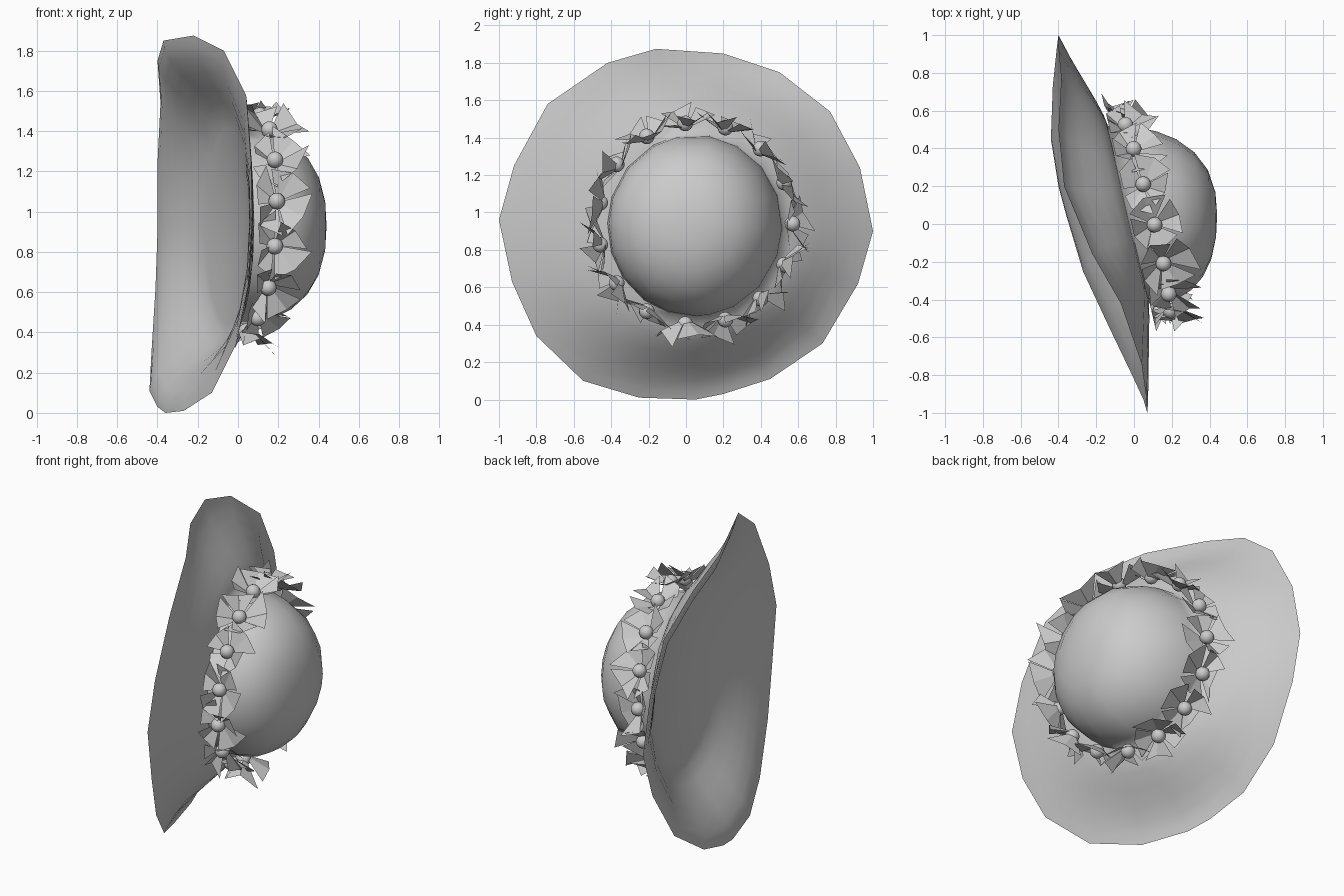
import bpy, bmesh, math, random
from mathutils import Vector, Matrix

if "Cube" in bpy.data.objects:
    bpy.data.objects.remove(bpy.data.objects["Cube"], do_unlink=True)
random.seed(4)

grey = bpy.data.materials.new("plain_grey")
grey.use_nodes = True
grey.diffuse_color = (0.6, 0.6, 0.6, 1)
grey.node_tree.nodes["Principled BSDF"].inputs["Base Color"].default_value = (0.6, 0.6, 0.6, 1)


def finish(bm, name, smooth=None):
    mesh = bpy.data.meshes.new(name)
    bm.to_mesh(mesh)
    bm.free()
    mesh.materials.append(grey)
    ob = bpy.data.objects.new(name, mesh)
    bpy.context.collection.objects.link(ob)
    if smooth:
        bpy.ops.object.select_all(action="DESELECT")
        ob.select_set(True)
        bpy.context.view_layer.objects.active = ob
        bpy.ops.object.shade_smooth_by_angle(angle=math.radians(smooth))


# Wavy outer edge of the brim, as (x, y, z) going round the hat
RIM = [(-.40, 1, .9), (-.40, .93, 1.24), (-.385, .77, 1.54), (-.40, .5, 1.75),
       (-.37, .2, 1.85), (-.22, -.16, 1.875), (-.07, -.42, 1.8), (.04, -.74, 1.58),
       (.065, -.92, 1.25), (.07, -1, .96), (.05, -.93, .63), (-.01, -.8, .34),
       (-.13, -.55, .1), (-.27, -.25, .01), (-.36, .05, 0), (-.40, .2, .03),
       (-.44, .45, .11), (-.43, .73, .3), (-.41, .92, .62)]
N = len(RIM)
CY, CZ = 0.05, 0.93      # crown centre
RY, RZ = 0.47, 0.49      # crown radii
APEX = 0.44
ANGLES = [math.atan2(z - CZ, y - CY) for x, y, z in RIM]


def seat_x(y):
    """Tilted plane on which the crown and flowers sit."""
    return -0.03 - 0.23 * (y - CY)


def crown_point(a, s):
    """Crown point at angle a; s is the radius fraction."""
    base = seat_x(CY + RY * math.cos(a))
    x = base + (APEX - base) * (1 - s ** 2.4) ** (1 / 2.4)
    return Vector((x, CY + RY * s * math.cos(a), CZ + RZ * s * math.sin(a)))


def brim_point(a, rim, t):
    """Brim point: t runs from the crown base to the rim in a soft S."""
    base, rim = crown_point(a, 1), Vector(rim)
    p = base.lerp(rim, t)
    w = 0.2 + 0.8 * abs(math.sin(a))
    p.x = base.x + (rim.x - base.x) * ((1 - w) * t + w * t * t * (3 - 2 * t))
    return p


def lining_point(a, s):
    """Slightly dished panel closing the underside."""
    y = CY + RY * s * math.cos(a)
    return Vector((seat_x(y) - 0.02 + 0.05 * (1 - s * s), y, CZ + RZ * s * math.sin(a)))


# Hat: lining, underside, rim, top of brim and crown in one closed loft
STEPS = (.12, .28, .44, .6, .76, .9)
rows = [[lining_point(a, s) for a in ANGLES] for s in (.3, .6, .85, 1)]
for t in STEPS:
    rows.append([brim_point(a, p, t) - Vector((.02 * (1 - t ** 3), 0, 0))
                 for a, p in zip(ANGLES, RIM)])
rows.append([Vector(p) for p in RIM])
for t in reversed(STEPS):
    rows.append([brim_point(a, p, t) + Vector((.004, 0, 0)) for a, p in zip(ANGLES, RIM)])
for s in (1, .985, .94, .85, .7, .5, .25):
    rows.append([crown_point(a, s) for a in ANGLES])

bm = bmesh.new()
rings = [[bm.verts.new(p) for p in row] for row in rows]
for r0, r1 in zip(rings, rings[1:]):
    for i in range(N):
        j = (i + 1) % N
        bm.faces.new((r0[i], r0[j], r1[j], r1[i]))
for ring, tip in ((rings[0], lining_point(0, 0)), (rings[-1], Vector((APEX, CY, CZ)))):
    tip = bm.verts.new(tip)
    for i in range(N):
        bm.faces.new((ring[i], ring[(i + 1) % N], tip))
bmesh.ops.recalc_face_normals(bm, faces=bm.faces)
finish(bm, "hat_brim_and_crown", 80)

# Ring of flowers round the crown
COUNT = 15
petals, buds = bmesh.new(), bmesh.new()
for k in range(COUNT):
    a = math.tau * k / COUNT
    out = Vector((0.12, math.cos(a), math.sin(a))).normalized()
    along = Vector((0, -math.sin(a), math.cos(a)))
    centre = Vector((0.06 - 0.13 * math.cos(a) + 0.03 * math.sin(a),
                     CY + 0.5 * math.cos(a), CZ + 0.01 + 0.52 * math.sin(a)))
    frame = Matrix((along, out.cross(along), out)).transposed().to_4x4()
    frame = Matrix.Translation(centre) @ frame @ Matrix.Rotation(random.uniform(-.25, .25), 4, "X")

    # four broad creased petals in a ragged cup resting on the brim
    spin = math.pi / 4 + random.uniform(-.4, .4)
    for n in range(4):
        d = spin + math.tau * n / 4
        reach = random.uniform(.14, .18)
        lift = random.uniform(.03, .09)

        def at(turn, radius, height):
            p = frame @ Vector((radius * math.cos(d + turn), radius * math.sin(d + turn), height))
            p.x = max(p.x, seat_x(p.y) + 0.005)
            return petals.verts.new(p)
        root = at(0, 0, -.01)
        left = at(-.72, reach * random.uniform(.9, 1.1), lift + random.uniform(-.03, .05))
        fold = at(0, reach * .9, lift * .7)
        right = at(.72, reach * random.uniform(.9, 1.1), lift + random.uniform(-.03, .05))
        petals.faces.new((root, left, fold))
        petals.faces.new((root, fold, right))
    bmesh.ops.create_uvsphere(buds, u_segments=12, v_segments=8, radius=.042,
                              matrix=frame @ Matrix.Translation((0, 0, .02)))
finish(petals, "flower_petals")
finish(buds, "flower_centres", 60)
